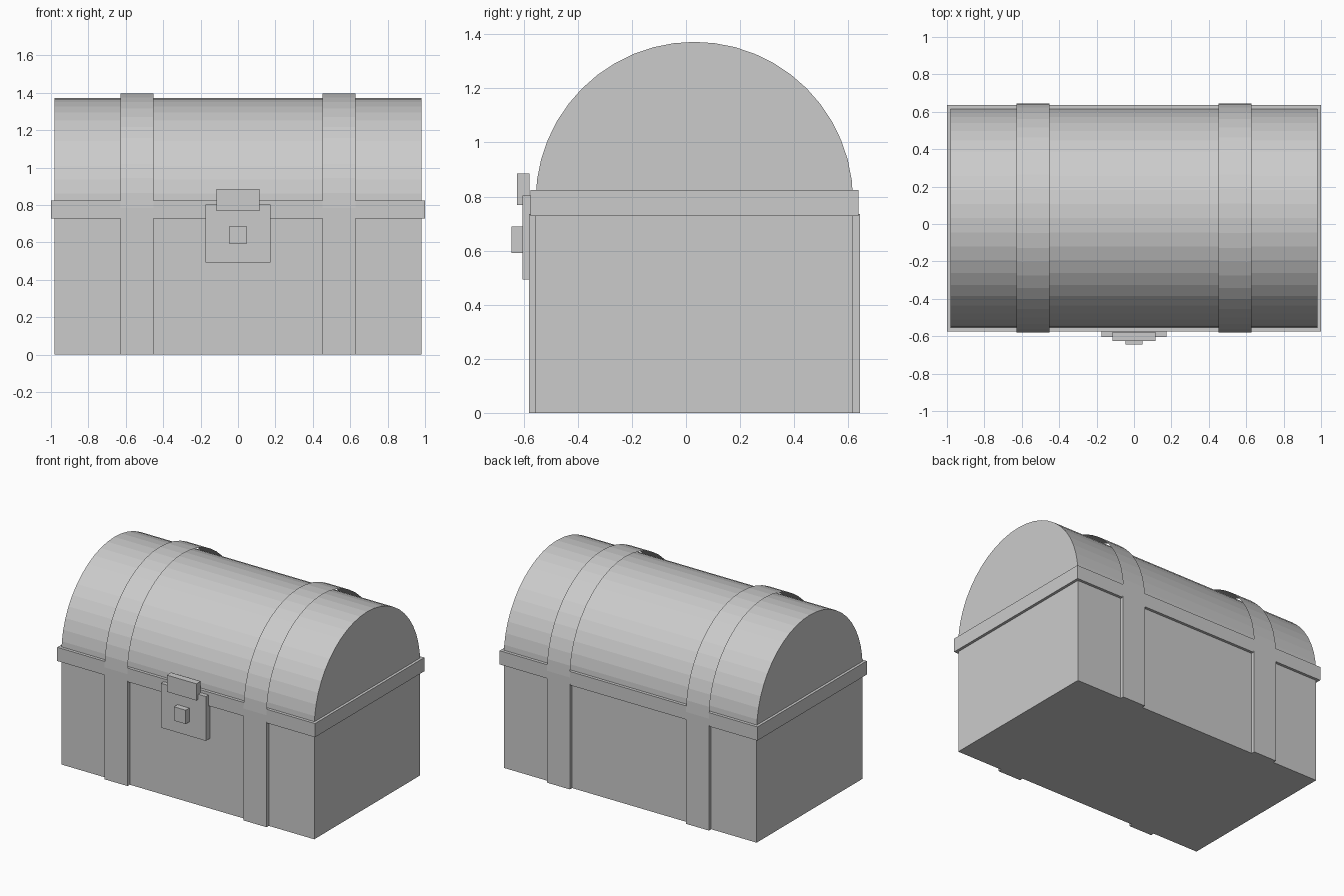
import bpy, bmesh, math

if "Cube" in bpy.data.objects:
    bpy.data.objects.remove(bpy.data.objects["Cube"])

CY = 0.031        # y centre of the chest
AXIS_Z = 0.785    # height of the lid's arc centre
BODY_R, STRAP_R = 0.587, 0.612


def add_mesh(name, bm):
    bmesh.ops.remove_doubles(bm, verts=bm.verts, dist=1e-5)
    bmesh.ops.recalc_face_normals(bm, faces=bm.faces)
    mesh = bpy.data.meshes.new(name)
    bm.to_mesh(mesh)
    bm.free()
    obj = bpy.data.objects.new(name, mesh)
    bpy.context.collection.objects.link(obj)
    return obj


def box(name, x, y, z):
    """Box from (min, max) ranges."""
    bm = bmesh.new()
    bmesh.ops.create_cube(bm, size=1)
    for v in bm.verts:
        for i, (a, b) in enumerate((x, y, z)):
            v.co[i] = a if v.co[i] < 0 else b
    return add_mesh(name, bm)


def arch(name, x0, x1, radius, base_z, closed, segments=24):
    """Half-round vault along x standing on short upright sides."""
    profile = [(CY - radius, base_z)]
    for i in range(segments + 1):
        a = math.pi * i / segments
        profile.append((CY - radius * math.cos(a), AXIS_Z + radius * math.sin(a)))
    profile.append((CY + radius, base_z))
    bm = bmesh.new()
    left = [bm.verts.new((x0, y, z)) for y, z in profile]
    right = [bm.verts.new((x1, y, z)) for y, z in profile]
    for i in range(len(profile) - 1):
        bm.faces.new((left[i], right[i], right[i + 1], left[i + 1]))
    if closed:
        bm.faces.new(left)
        bm.faces.new(right)
        bm.faces.new((left[0], left[-1], right[-1], right[0]))
    return add_mesh(name, bm)


# Body, domed lid and rim
box("chest_body", (-0.981, 0.981), (CY - BODY_R, CY + BODY_R), (0, 0.74))
arch("chest_lid", -0.981, 0.981, BODY_R, 0.74, True)
box("rim_band", (-1, 1), (CY - 0.606, CY + 0.606), (0.728, 0.824))

# Straps: thin shell over the lid, solid uprights on the body
for side, s in (("left", -1), ("right", 1)):
    x0, x1 = s * 0.5395 - 0.089, s * 0.5395 + 0.089
    arch(f"lid_strap_{side}", x0, x1, STRAP_R, 0.735, False)
    box(f"front_strap_{side}", (x0, x1), (CY - STRAP_R, CY - BODY_R), (0, 0.735))
    box(f"back_strap_{side}", (x0, x1), (CY + BODY_R, CY + STRAP_R), (0, 0.735))

# Lock: plate, latch and knob
box("lock_plate", (-0.174, 0.174), (-0.605, -0.56), (0.493, 0.804))
box("lock_latch", (-0.115, 0.115), (-0.625, -0.578), (0.768, 0.885))
box("lock_knob", (-0.046, 0.046), (-0.645, -0.605), (0.592, 0.689))
